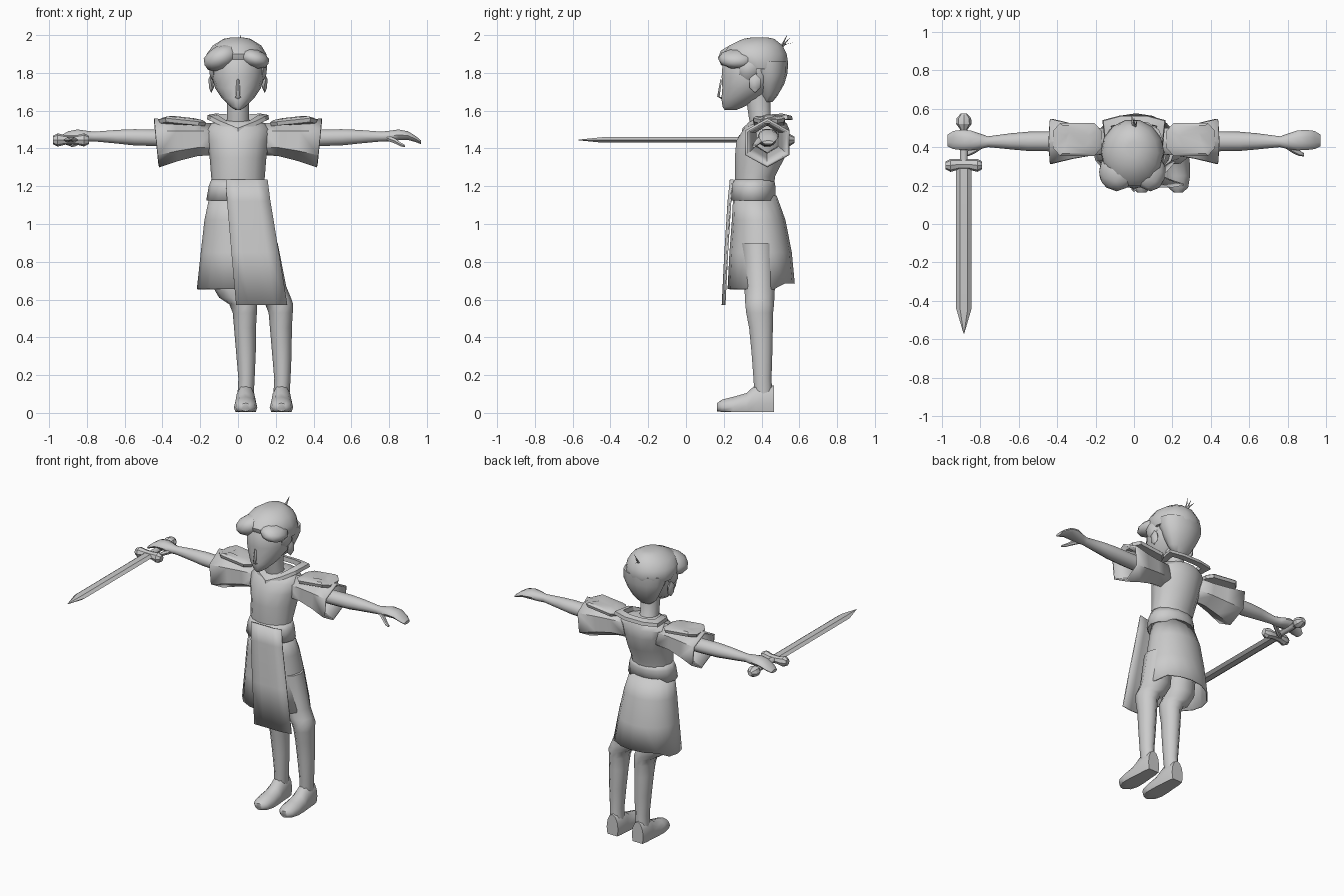
import bpy, bmesh, math
from mathutils import Vector

mat = bpy.data.materials.new("plain_grey")
mat.diffuse_color = (0.6, 0.6, 0.6, 1)


def finish(name, bm, angle=45, mirror=False, thick=0):
    bmesh.ops.recalc_face_normals(bm, faces=bm.faces)
    me = bpy.data.meshes.new(name)
    bm.to_mesh(me)
    bm.free()
    ob = bpy.data.objects.new(name, me)
    bpy.context.collection.objects.link(ob)
    me.materials.append(mat)
    bpy.ops.object.select_all(action='DESELECT')
    ob.select_set(True)
    bpy.context.view_layer.objects.active = ob
    bpy.ops.object.shade_smooth_by_angle(angle=math.radians(angle))
    if thick:
        m = ob.modifiers.new("thickness", 'SOLIDIFY')
        m.thickness = thick
    if mirror:
        ob.modifiers.new("mirror", 'MIRROR')
    return ob


def skin(name, rings, caps=True, closed=True, wrap=False, **kw):
    """Join rings of points with quads."""
    bm = bmesh.new()
    vs = [[bm.verts.new(p) for p in r] for r in rings]
    n = len(vs[0])
    pairs = list(zip(vs, vs[1:])) + ([(vs[-1], vs[0])] if wrap else [])
    for a, b in pairs:
        for i in range(n if closed else n - 1):
            j = (i + 1) % n
            bm.faces.new((a[i], a[j], b[j], b[i]))
    if caps and closed and not wrap:
        bm.faces.new(vs[0])
        bm.faces.new(vs[-1])
    return finish(name, bm, **kw)


def loft(name, axis, specs, n=10, phase=0, shape=None, **kw):
    """Ellipse rings (t, u, v, ru, rv) along an axis."""
    rings = []
    for t, u, v, ru, rv in specs:
        ring = []
        for i in range(n):
            a = phase + 2 * math.pi * i / n
            p, q = u + ru * math.cos(a), v + rv * math.sin(a)
            co = Vector({'x': (t, p, q), 'y': (p, t, q), 'z': (p, q, t)}[axis])
            ring.append(shape(co) if shape else co)
        rings.append(ring)
    return skin(name, rings, **kw)


def blob(name, c, r, tilt=0, sub=2, **kw):
    bm = bmesh.new()
    bmesh.ops.create_icosphere(bm, subdivisions=sub, radius=1)
    ca, sa = math.cos(tilt), math.sin(tilt)
    for v in bm.verts:
        x, y, z = (v.co[i] * r[i] for i in range(3))
        v.co = (c[0] + x * ca - z * sa, c[1] + y, c[2] + x * sa + z * ca)
    return finish(name, bm, **kw)


# legs and shoes, both stepping the same way
def flat_sole(p):
    p.z = max(p.z, 0.005)
    return p


for side, x in (("right", 0.04), ("left", 0.23)):
    loft(side + "_leg", 'z', [
        (0.09, x, .41, .043, .05), (0.18, x + .005, .405, .043, .05),
        (0.32, x + .002, .402, .052, .058), (0.45, x - .003, .397, .058, .066),
        (0.53, x - .004, .39, .064, .075), (0.575, x - .012, .39, .074, .08),
        (0.61, x - .045, .39, .095, .082), (0.67, x - .075, .39, .10, .085),
        (0.90, x - .11, .38, .09, .09)], n=10)
    loft(side + "_shoe", 'y', [
        (.165, x, .03, .025, .022), (.19, x, .03, .052, .04),
        (.25, x, .03, .062, .055), (.32, x, .035, .060, .07),
        (.37, x, .05, .054, .10), (.43, x, .05, .05, .10),
        (.465, x, .05, .043, .095)], n=12, shape=flat_sole)

# skirt with open hem
loft("skirt", 'z', [
    (1.15, -.005, .365, .145, .115), (1.02, -.003, .385, .175, .142),
    (.85, .003, .395, .20, .165), (.655, .01, .398, .228, .178)],
    n=16, caps=False, thick=.008,
    shape=lambda p: Vector((p.x, p.y, p.z + (.03 if p.z < .7 and p.y > .5 else 0))))

# hanging front panel
skin("front_panel", [
    [(xl + (xr - xl) * k / 4, y + (.012 if k == 4 else 0), z) for k in range(5)]
    for z, xl, xr, y in ((1.235, -.065, .155, .24), (1.12, -.058, .17, .228),
                         (.85, -.035, .215, .211), (.57, -.01, .26, .197))],
    closed=False, thick=.008)

# tunic body and flared waist
loft("tunic_body", 'z', [
    (1.16, 0, .365, .135, .105), (1.25, 0, .365, .142, .108),
    (1.35, 0, .39, .15, .135), (1.44, 0, .405, .165, .142),
    (1.50, 0, .425, .175, .125), (1.535, 0, .43, .14, .105),
    (1.55, 0, .42, .07, .07)], n=14)
loft("waist_flare", 'z', [
    (1.235, 0, .362, .142, .108), (1.20, 0, .358, .155, .118),
    (1.125, 0, .355, .168, .122)], n=14, caps=False, thick=.008)

# wide six-sided sleeves
loft("sleeves", 'x', [
    (.12, .43, 1.45, .075, .085), (.22, .43, 1.448, .085, .088),
    (.32, .43, 1.44, .105, .105), (.43, .43, 1.43, .135, .13)],
    n=6, phase=math.pi / 2, caps=False, thick=.014, angle=40, mirror=True,
    shape=lambda p: Vector((p.x + (p.z - 1.43) * .1, p.y, p.z)))


# shoulder pads: long octagons sloping up outward
def pad_ring(s, dz):
    half = [(.105, .045), (.075, .085), (-.075, .085), (-.105, .045)]
    pts = half + [(a, -b) for a, b in reversed(half)]
    return [(.295 + a * s * 1.2, .44 + b * s,
             1.553 + dz + .13 * a * s - (.012 if a > .1 else 0)) for a, b in pts]


skin("shoulder_pads", [pad_ring(.94, -.022), pad_ring(1, -.002), pad_ring(.85, .009),
                       pad_ring(.45, .014)], angle=30, mirror=True)

# pointed collar
half = [(.09, .335, 1.52), (.15, .41, 1.548), (.165, .54, 1.555), (.07, .565, 1.55)]
loop = [(0, .295, 1.485)] + half + [(-x, y, z) for x, y, z in reversed(half)]
skin("collar", [[(x * s, .43 + (y - .43) * s, z + dz) for x, y, z in loop]
                for s, dz in ((1, 0), (.97, .022), (.72, .03), (.70, .0))],
     wrap=True, angle=30)

# arms and hands
loft("arms", 'x', [
    (.15, .43, 1.455, .05, .05), (.42, .43, 1.456, .052, .046),
    (.55, .43, 1.459, .05, .045), (.64, .43, 1.462, .042, .038),
    (.76, .428, 1.463, .028, .027), (.80, .43, 1.465, .04, .030),
    (.85, .435, 1.472, .052, .030), (.90, .437, 1.468, .052, .024),
    (.94, .437, 1.45, .047, .017), (.97, .435, 1.432, .03, .010)],
    n=10, mirror=True)
loft("thumbs", 'x', [
    (.79, .41, 1.455, .018, .016), (.83, .385, 1.44, .019, .016),
    (.86, .368, 1.422, .015, .012), (.885, .36, 1.412, .008, .007)],
    n=6, mirror=True)

# sword pointing forward
SX, SZ = -.885, 1.445
loft("sword_blade", 'y', [
    (.32, SX, SZ, .04, .017), (-.44, SX, SZ, .04, .017), (-.57, SX, SZ, .002, .002)],
    n=6, angle=25)
loft("sword_guard", 'x', [
    (SX - .095, .305, SZ, .02, .022), (SX - .07, .305, SZ, .034, .035),
    (SX - .03, .31, SZ, .028, .025), (SX + .03, .31, SZ, .028, .025),
    (SX + .07, .305, SZ, .034, .035), (SX + .095, .305, SZ, .02, .022)], n=8, angle=30)
loft("sword_grip", 'y', [(.33, SX, SZ, .02, .018), (.53, SX, SZ, .02, .018)], n=8)
loft("sword_pommel", 'y', [
    (.49, SX, SZ, .018, .018), (.52, SX, SZ, .04, .034), (.55, SX, SZ, .038, .032),
    (.575, SX, SZ, .016, .016)], n=8, angle=30)

# neck and face
loft("neck", 'z', [(1.50, 0, .42, .075, .075), (1.56, 0, .39, .058, .06),
                   (1.70, 0, .38, .06, .07)], n=10)
loft("head", 'z', [
    (1.603, 0, .235, .012, .03), (1.62, 0, .25, .04, .058),
    (1.665, 0, .29, .085, .105), (1.72, 0, .325, .122, .136),
    (1.78, 0, .34, .138, .155), (1.85, 0, .345, .138, .155),
    (1.91, 0, .35, .11, .13)], n=14)
skin("nose", [[(-.02, .20, 1.665), (0, .198, 1.655), (.02, .20, 1.665)],
              [(-.012, .178, 1.675), (0, .165, 1.675), (.012, .178, 1.675)],
              [(-.008, .19, 1.76), (0, .183, 1.77), (.008, .19, 1.76)]], angle=60)
blob("ears", (.142, .365, 1.745), (.016, .035, .052), sub=1, mirror=True)

# hair: crown, nape and a parted fringe
loft("hair_crown", 'z', [
    (1.82, -.005, .39, .152, .14), (1.855, -.008, .375, .165, .17),
    (1.90, -.008, .365, .158, .172), (1.945, -.005, .37, .128, .145),
    (1.98, -.005, .385, .072, .085), (1.988, -.005, .39, .03, .04)], n=14)
loft("hair_nape", 'z', [
    (1.645, 0, .435, .045, .022), (1.68, 0, .44, .085, .045),
    (1.74, 0, .445, .118, .075), (1.80, 0, .445, .145, .093),
    (1.86, 0, .44, .15, .10)], n=12)
blob("fringe_right", (-.09, .27, 1.88), (.10, .10, .065), tilt=.42)
blob("fringe_left", (.085, .27, 1.875), (.085, .10, .05), tilt=-.3)
blob("hair_sides", (.135, .33, 1.82), (.022, .055, .06), sub=1, mirror=True)

# small tuft at the back of the crown
for i, (dx, dy, top) in enumerate(((.0, .06, 1.985), (.015, .045, 2.0), (-.012, .075, 1.96))):
    loft(f"hair_tuft_{i + 1}", 'z', [
        (1.925, 0, .49, .008, .008), (1.95, dx * .5, .49 + dy * .45, .006, .006),
        (top, dx, .49 + dy, .001, .001)], n=4)
